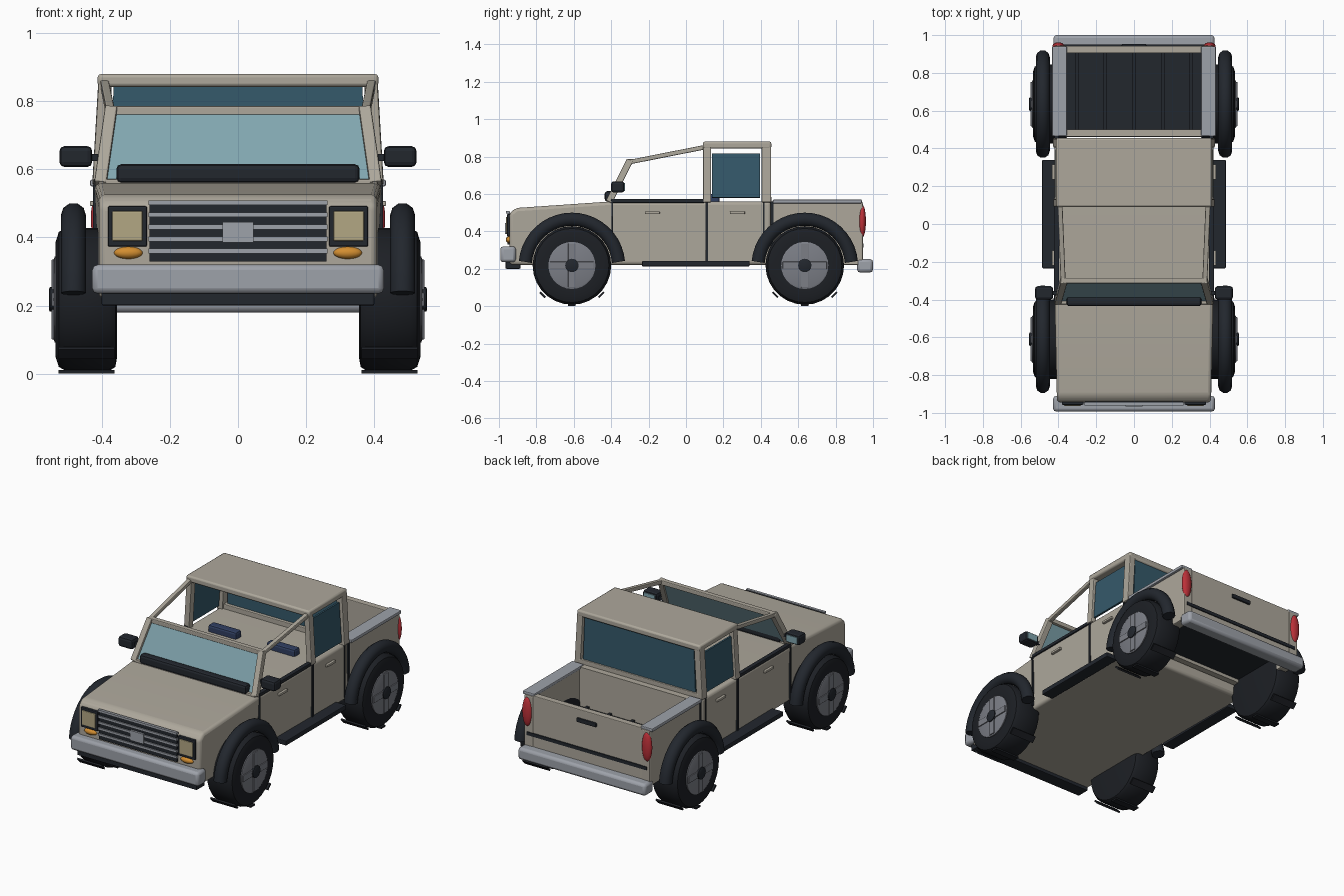
import bpy, bmesh, math
from mathutils import Vector

if "Cube" in bpy.data.objects:
    bpy.data.objects.remove(bpy.data.objects["Cube"])


def mat(name, r, g, b):
    m = bpy.data.materials.new(name)
    m.diffuse_color = (r, g, b, 1)
    m.use_nodes = True
    m.node_tree.nodes["Principled BSDF"].inputs["Base Color"].default_value = m.diffuse_color
    return m


PAINT = mat("beige_paint", .42, .39, .33)
DARK = mat("black_plastic", .016, .02, .027)
RUBBER = mat("rubber", .012, .014, .018)
CHROME = mat("grey_metal", .34, .36, .40)
RIM = mat("rim_metal", .2, .21, .24)
SHIELD = mat("light_glass", .22, .38, .43)
GLASS = mat("dark_glass", .035, .10, .145)
LENS = mat("lamp_lens", .45, .39, .23)
AMBER = mat("amber", .65, .27, .03)
RED = mat("red_lens", .5, .03, .04)
SEAT = mat("seat_blue", .03, .05, .12)


def finish(name, bm, m, bevel=0, segs=2):
    bmesh.ops.recalc_face_normals(bm, faces=bm.faces)
    me = bpy.data.meshes.new(name)
    bm.to_mesh(me)
    bm.free()
    o = bpy.data.objects.new(name, me)
    bpy.context.collection.objects.link(o)
    me.materials.append(m)
    if bevel:
        b = o.modifiers.new("bevel", 'BEVEL')
        b.width, b.segments = bevel, segs
        b.limit_method, b.angle_limit = 'ANGLE', .5
    return o


def smooth(o, angle=35):
    bpy.ops.object.select_all(action='DESELECT')
    o.select_set(True)
    bpy.context.view_layer.objects.active = o
    bpy.ops.object.shade_smooth_by_angle(angle=math.radians(angle))
    return o


def box(name, x, y, z, m, bevel=0):
    bm = bmesh.new()
    bmesh.ops.create_cube(bm, size=1)
    for v in bm.verts:
        v.co = [(a + b) / 2 + c * (b - a) for (a, b), c in zip((x, y, z), v.co)]
    return finish(name, bm, m, bevel)


def pair(name, x, y, z, m, bevel=0):
    for s, side in ((1, "left"), (-1, "right")):
        box(f"{name}_{side}", sorted((x[0] * s, x[1] * s)), y, z, m, bevel)


def beam(name, p, q, w, d, m, bevel=.005):
    p, q = Vector(p), Vector(q)
    o = box(name, (-w / 2, w / 2), (-d / 2, d / 2), (-(q - p).length / 2, (q - p).length / 2), m, bevel)
    o.location = (p + q) / 2
    # keep the section width along x
    zc = (q - p).normalized()
    xc = Vector((1, 0, 0)) if abs(zc.x) < .9 else Vector((0, 1, 0))
    yc = zc.cross(xc).normalized()
    xc = yc.cross(zc)
    from mathutils import Matrix
    o.rotation_euler = Matrix((xc, yc, zc)).transposed().to_euler()
    return o


def panel(name, pts, m, thick=.012):
    bm = bmesh.new()
    bm.faces.new([bm.verts.new(p) for p in pts])
    o = finish(name, bm, m)
    s = o.modifiers.new("thickness", 'SOLIDIFY')
    s.thickness, s.offset = thick, 0


def ellipsoid(name, c, r, m):
    bm = bmesh.new()
    bmesh.ops.create_uvsphere(bm, u_segments=20, v_segments=12, radius=1)
    for v in bm.verts:
        v.co = [a + b * k for a, b, k in zip(c, r, v.co)]
    smooth(finish(name, bm, m))


def lathe(name, prof, c, m, sides=28):
    # prof is (x, radius) turned around the axle
    bm = bmesh.new()
    rings = [[bm.verts.new((c[0] + x, c[1] + r * math.cos(i * math.tau / sides),
                            c[2] + r * math.sin(i * math.tau / sides))) for i in range(sides)] for x, r in prof]
    for a, b in zip(rings, rings[1:]):
        for i in range(sides):
            j = (i + 1) % sides
            bm.faces.new((a[i], a[j], b[j], b[i]))
    bm.faces.new(rings[0])
    bm.faces.new(rings[-1])
    return smooth(finish(name, bm, m))


# body shell: bonnet and lower cab in one side profile
bm = bmesh.new()
prof = [(-.945, .22), (-.945, .495), (-.91, .525), (-.40, .56), (.455, .56), (.455, .22)]
sides = [[bm.verts.new((s * (.408 if y < -.9 else .42), y, z)) for y, z in prof] for s in (-1, 1)]
for f in sides:
    bm.faces.new(f)
for i in range(6):
    j = (i + 1) % 6
    bm.faces.new((sides[0][i], sides[0][j], sides[1][j], sides[1][i]))
smooth(finish("body_shell", bm, PAINT, .018, 3), 30)

# cargo bed
pair("bed_wall", (.36, .42), (.465, .945), (.22, .555), PAINT, .006)
pair("bed_rail", (.355, .434), (.465, .94), (.55, .57), CHROME, .005)
box("bed_front_wall", (-.36, .36), (.462, .50), (.28, .565), PAINT)
box("tailgate", (-.362, .362), (.905, .943), (.22, .56), PAINT, .004)
box("bed_floor", (-.365, .365), (.46, .93), (.30, .33), DARK)
for i in range(5):
    x = (i - 2) * .152
    box(f"bed_rib_{i}", (x - .009, x + .009), (.50, .905), (.325, .342), DARK)
box("tailgate_handle", (-.065, .065), (.94, .954), (.485, .51), DARK, .004)
box("tailgate_stripe", (-.40, .40), (.94, .949), (.315, .335), DARK)
for s in (1, -1):
    ellipsoid("tail_lamp", (s * .40, .942, .455), (.032, .02, .088), RED)

# bumpers, skid plate, running boards
smooth(box("front_bumper", (-.428, .428), (-.993, -.91), (.235, .32), CHROME, .016))
smooth(box("rear_bumper", (-.426, .426), (.915, 1.0), (.18, .252), CHROME, .016))
box("skid_plate", (-.40, .40), (-.965, -.885), (.20, .24), DARK, .005)
pair("running_board", (.41, .486), (-.235, .34), (.213, .242), DARK, .005)

# grille and lamps
box("grille_back", (-.26, .26), (-.955, -.94), (.33, .505), DARK)
for i in range(5):
    z = .353 + i * .0355
    box(f"grille_bar_{i}", (-.262, .262), (-.962, -.945), (z, z + .014), CHROME)
box("grille_plate", (-.045, .045), (-.967, -.95), (.385, .445), CHROME)
pair("headlamp_frame", (.267, .382), (-.957, -.93), (.373, .492), DARK, .005)
pair("headlamp_lens", (.28, .37), (-.963, -.95), (.39, .477), LENS, .004)
for s in (1, -1):
    ellipsoid("turn_lamp", (s * .322, -.945, .355), (.042, .018, .018), AMBER)

# doors: seams, sills, handles
for y, w in ((-.395, .004), (.11, .007), (.415, .004)):
    pair("door_seam", (.41, .425), (y - w, y + w), (.24, .555), DARK)
pair("cab_bed_gap", (.40, .422), (.453, .467), (.24, .56), DARK)
pair("door_sill", (.397, .424), (-.40, .10), (.553, .573), DARK, .004)
for y in (-.18, .275):
    pair("door_handle", (.415, .435), (y - .04, y + .04), (.492, .507), PAINT, .004)

# windscreen frame and open roof rails
panel("windscreen", [(-.385, -.405, .565), (.385, -.405, .565), (.36, -.305, .765), (-.36, -.305, .765)], SHIELD)
beam("windscreen_header", (-.385, -.30, .772), (.385, -.30, .772), .03, .028, PAINT)
beam("windscreen_base", (-.41, -.41, .562), (.41, -.41, .562), .03, .02, PAINT)
for s in (1, -1):
    beam("front_pillar", (s * .404, -.412, .556), (s * .372, -.30, .78), .036, .036, PAINT)
    beam("roof_rail", (s * .375, -.305, .77), (s * .392, .11, .852), .026, .024, PAINT)
    beam("middle_pillar", (s * .41, .113, .555), (s * .392, .113, .86), .035, .042, PAINT)
    beam("rear_pillar", (s * .408, .43, .555), (s * .39, .43, .86), .04, .05, PAINT)
    panel("side_window", [(s * .41, .14, .58), (s * .41, .395, .58), (s * .394, .395, .815), (s * .394, .14, .815)], GLASS)
box("cowl_roll", (-.357, .357), (-.435, -.385), (.56, .615), DARK, .014)

# roof and rear window
smooth(box("roof", (-.412, .412), (.09, .456), (.842, .88), PAINT, .01))
panel("rear_window", [(-.375, .44, .585), (.375, .44, .585), (.365, .44, .845), (-.365, .44, .845)], GLASS)
box("rear_window_base", (-.40, .40), (.415, .456), (.555, .588), PAINT, .004)
pair("seat", (.10, .29), (.125, .18), (.53, .60), SEAT, .012)

# mirrors
pair("mirror_arm", (.40, .44), (-.375, -.355), (.625, .645), DARK)
pair("mirror", (.428, .524), (-.40, -.33), (.607, .668), DARK, .014)
pair("mirror_glass", (.44, .512), (-.333, -.327), (.617, .658), SHIELD)

# wheels and fender flares
for wy in (-.61, .635):
    for s in (1, -1):
        c = (0, wy, .218)
        lathe("tire", [(s * x, r) for x, r in ((.355, .17), (.36, .198), (.378, .21), (.505, .21), (.526, .198),
                                               (.535, .17), (.532, .13))], c, RUBBER)
        lathe("rim", [(s * .50, .126), (s * .538, .126), (s * .541, .118)], c, RIM)
        lathe("hub", [(s * .53, .036), (s * .552, .036), (s * .555, .03)], c, DARK, 16)
        xs = sorted((s * .535, s * .547))
        box("spoke_upright", xs, (wy - .02, wy + .02), (.10, .336), RIM, .003)
        box("spoke_level", xs, (wy - .118, wy + .118), (.198, .238), RIM, .003)
        # tread lugs low on the tire
        for a in (-135, -90, -45):
            t = math.radians(a)
            o = box("tread_lug", (-.082, .082), (-.02, .02), (-.005, .005), RUBBER)
            rad = .222 if a != -90 else .212
            o.location = (s * .445, wy + rad * math.cos(t), .218 + rad * math.sin(t))
            o.rotation_euler.x = t + math.pi / 2
        # half-round flare tube
        cu = bpy.data.curves.new("fender_flare", 'CURVE')
        cu.dimensions = '3D'
        cu.bevel_depth, cu.bevel_resolution, cu.use_fill_caps = .037, 3, True
        sp = cu.splines.new('POLY')
        sp.points.add(20)
        for i, p in enumerate(sp.points):
            t = math.radians(5 + 8.5 * i)
            p.co = (s * .483, wy + .25 * math.cos(t), .215 + .25 * math.sin(t), 1)
        o = bpy.data.objects.new("fender_flare", cu)
        bpy.context.collection.objects.link(o)
        cu.materials.append(DARK)
